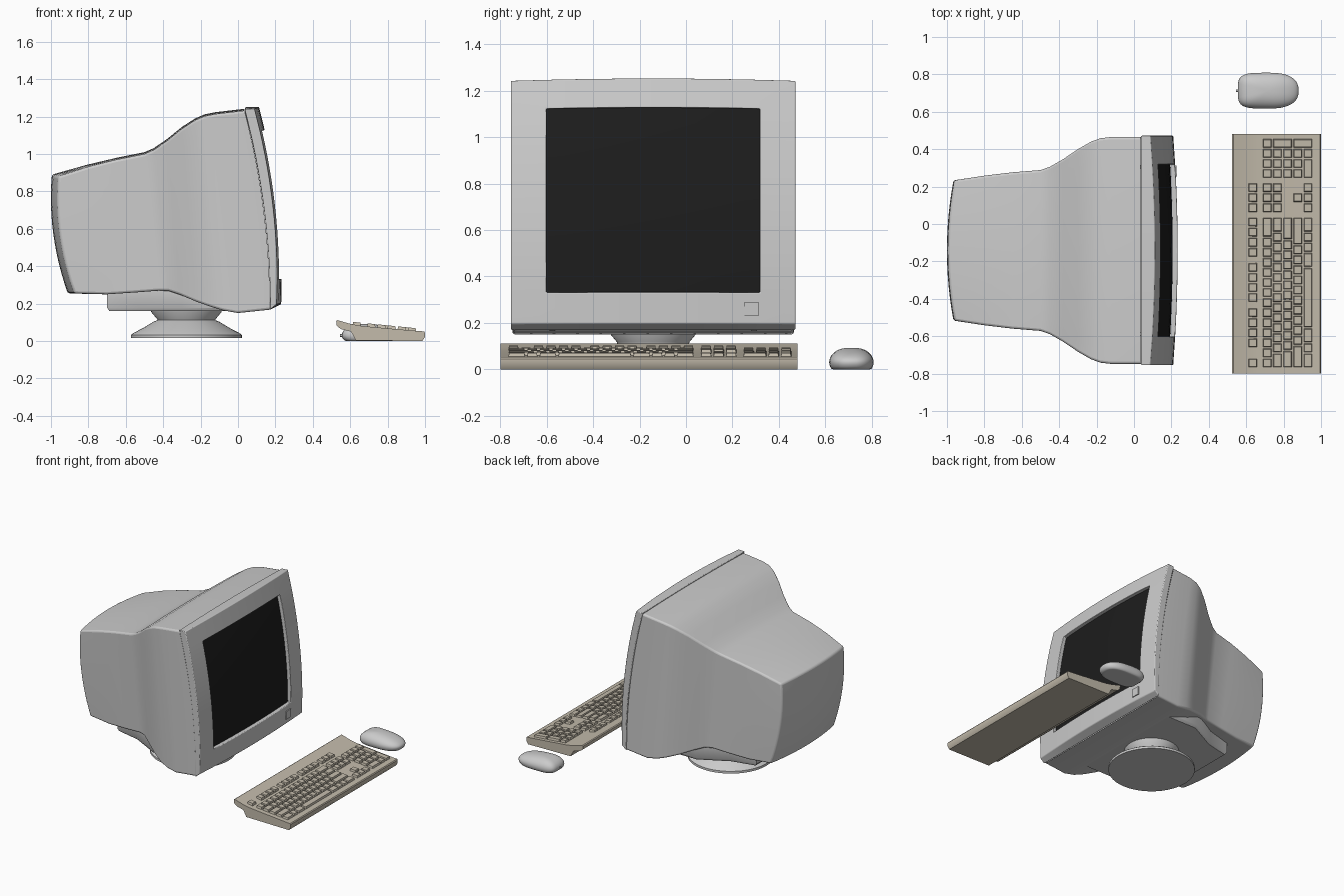
import bpy, bmesh
from math import sin, cos, tau, radians
from mathutils import Vector

if "Cube" in bpy.data.objects:
    bpy.data.objects.remove(bpy.data.objects["Cube"])

CY = -0.1415  # centre line of the monitor


def material(name, rgb):
    m = bpy.data.materials.new(name)
    m.diffuse_color = (*rgb, 1)
    m.use_nodes = True
    m.node_tree.nodes["Principled BSDF"].inputs["Base Color"].default_value = m.diffuse_color
    return m


BEIGE = material("beige", (0.55, 0.50, 0.41))
BLACK = material("black_glass", (0.012, 0.012, 0.012))


def build(name, faces, mat=None, smooth=35, bevel=0):
    """Weld a list of coordinate faces into one object."""
    bm = bmesh.new()
    for f in faces:
        bm.faces.new([bm.verts.new(p) for p in f])
    bmesh.ops.remove_doubles(bm, verts=bm.verts, dist=1e-5)
    bmesh.ops.recalc_face_normals(bm, faces=bm.faces)
    me = bpy.data.meshes.new(name)
    bm.to_mesh(me)
    bm.free()
    ob = bpy.data.objects.new(name, me)
    bpy.context.collection.objects.link(ob)
    if mat:
        me.materials.append(mat)
    if bevel:
        b = ob.modifiers.new("bevel", "BEVEL")
        b.width, b.segments, b.angle_limit = bevel, 3, radians(45)
    if smooth:
        bpy.ops.object.select_all(action='DESELECT')
        ob.select_set(True)
        bpy.context.view_layer.objects.active = ob
        bpy.ops.object.shade_smooth_by_angle(angle=radians(smooth))
    return ob


def strip(rings):
    """Quads between successive closed rings."""
    n = len(rings[0])
    return [(a[i], a[(i + 1) % n], b[(i + 1) % n], b[i])
            for a, b in zip(rings, rings[1:]) for i in range(n)]


def span(a, b, n):
    return [a + (b - a) * i / n for i in range(n + 1)]


def patch(s, u, v, dx=0):
    """Point on a tilted, bowed cross-section: u across, v from top to bottom."""
    xt, zt, xb, zb, hw, bow, cu = s
    c = 1 - u * u
    return Vector((xt + (xb - xt) * v + bow * 4 * v * (1 - v) + cu * c + dx,
                   CY + hw * u, zt + (zb - zt) * v + 0.01 * c * (1 - v)))


def grid(s, us, vs, dx=0, keep=lambda u, v: True):
    return [[patch(s, p, q, dx) for p, q in ((u, v), (u2, v), (u2, v2), (u, v2))]
            for u, u2 in zip(us, us[1:]) for v, v2 in zip(vs, vs[1:])
            if keep((u + u2) / 2, (v + v2) / 2)]


def ring(s, us, vs, dx=0):
    uv = ([(u, vs[0]) for u in us[:-1]] + [(us[-1], v) for v in vs[:-1]] +
          [(u, vs[-1]) for u in us[:0:-1]] + [(us[0], v) for v in vs[:0:-1]])
    return [patch(s, u, v, dx) for u, v in uv]


# Monitor housing: x/z of top, x/z of bottom, half width, vertical bow, sideways bow
stations = [
    (-0.96, 0.88, -0.875, 0.255, 0.375, -0.035, -0.035),
    (-0.80, 0.932, -0.70, 0.25, 0.40, -0.02, -0.01),
    (-0.65, 0.97, -0.55, 0.26, 0.418, 0, 0),
    (-0.50, 1.00, -0.42, 0.27, 0.430, 0, 0),
    (-0.45, 1.022, -0.37, 0.268, 0.448, 0, 0),
    (-0.38, 1.07, -0.31, 0.248, 0.488, 0, 0),
    (-0.30, 1.135, -0.22, 0.21, 0.542, 0, 0),
    (-0.23, 1.18, -0.14, 0.182, 0.582, 0, 0),
    (-0.18, 1.202, -0.08, 0.164, 0.60, 0, 0),
    (-0.12, 1.214, 0.00, 0.15, 0.607, 0.01, 0),
    (0.035, 1.232, 0.17, 0.168, 0.607, 0.035, 0)]
us, vs = span(-1, 1, 12), span(0, 1, 12)
build("monitor_housing", strip([ring(s, us, vs) for s in stations]) +
      grid(stations[0], us, vs), bevel=0.012)

# Bezel with a recessed opening
SU, V0, V1 = 0.75, 0.119, 0.872
su, sv = span(-SU, SU, 12), span(V0, V1, 12)
bu, bv = [-1] + su + [1], [0] + sv + [1]
front = (0.088, 1.243, 0.207, 0.197, 0.6135, 0.04, 0.024)
seam_in = (0.037, 1.225, 0.172, 0.175, 0.59, 0.035, 0)
seam_out = (0.037, 1.24, 0.172, 0.168, 0.6135, 0.035, 0)
DEPTH = -0.028
build("monitor_bezel",
      strip([ring(seam_in, bu, bv), ring(seam_out, bu, bv), ring(front, bu, bv)]) +
      grid(front, bu, bv, keep=lambda u, v: not (abs(u) < SU and V0 < v < V1)) +
      strip([ring(front, su, sv), ring(front, su, sv, DEPTH)]), bevel=0.005)

# Curved screen glass
build("screen", grid(front, su, sv, DEPTH + 0.001), BLACK)


def frustum(x0, x1, y0, y1, bot, top, inset):
    """Open-bottomed tapered block; bot and top give z for a given x."""
    lo = [Vector((x, y, bot(x))) for x, y in ((x0, y0), (x1, y0), (x1, y1), (x0, y1))]
    i = inset
    hi = [Vector((x, y, top(x))) for x, y in
          ((x0 + i, y0 + i), (x1 - i, y0 + i), (x1 - i, y1 - i), (x0 + i, y1 - i))]
    return strip([lo, hi]) + [hi]


# Power button on the lower bezel
b0, b1 = (0.283 - CY - 0.03) / 0.6135, (0.283 - CY + 0.03) / 0.6135
v0, v1 = (1.243 - 0.29) / 1.046, (1.243 - 0.23) / 1.046
build("power_button", strip([ring(front, [b0, b1], [v0, v1], d) for d in (-0.003, 0.006)]) +
      grid(front, [b0, b1], [v0, v1], 0.006), smooth=0)

# Tilt plate under the housing
half = [(0.10, 0.43), (0.04, 0.455), (-0.30, 0.455), (-0.52, 0.34), (-0.70, 0.30)]
outline = half + [(x, -y) for x, y in reversed(half)]
rings = [[Vector((x * k + o, CY + y * k, z)) for x, y in outline]
         for k, o, z in ((1, 0, 0.27), (1, 0, 0.178), (0.97, -0.008, 0.16))]
build("tilt_plate", strip(rings) + [rings[-1]])

# Round swivel stand, turned from a profile
profile = [(0.19, 0.175), (0.188, 0.155), (0.157, 0.118), (0.155, 0.112), (0.175, 0.104),
           (0.235, 0.068), (0.28, 0.045), (0.297, 0.033), (0.297, 0.016)]
rings = [[Vector((-0.276 + r * cos(a), CY + r * sin(a), z)) for a in span(0, tau, 48)[:-1]]
         for r, z in profile]
build("swivel_stand", strip(rings) + [rings[0], rings[-1]])

# Keyboard case: side profile swept along y
side = [(0.525, 0.108), (0.532, 0.112), (0.60, 0.092), (0.66, 0.081), (0.80, 0.068),
        (0.96, 0.054), (0.995, 0.052), (1.0, 0.045), (1.0, 0.022), (0.985, 0.0),
        (0.63, 0.004), (0.605, 0.05), (0.55, 0.064), (0.528, 0.082)]
ends = [[Vector((x, y, z)) for x, z in side] for y in (-0.80, 0.48)]
build("keyboard_case", strip(ends) + ends, BEIGE)

# Keys: each row is a list of widths in key units, negative meaning a gap
PITCH, ROW, Y0, X0 = 0.0538, 0.0545, -0.77, 0.685
key_faces = []


def add_key(row, start, width, tall=1, y0=Y0):
    x = 0.608 if row < 0 else X0 + row * ROW
    g = 0.002
    key_faces.extend(frustum(
        x + g, x + tall * ROW - g, y0 + start * PITCH + g, y0 + (start + width) * PITCH - g,
        lambda x: 0.072 - 0.085 * (x - 0.62), lambda x: 0.102 - 0.1 * (x - 0.62), 0.006))


def add_row(row, widths, y0=Y0):
    at = 0
    for w in widths:
        if w > 0:
            add_key(row, at, w, y0=y0)
        at += abs(w)


F4 = [1] * 4
add_row(-1, [1, -1] + F4 + [-0.5] + F4 + [-0.5] + F4)
for r, widths in enumerate([[1] * 13 + [2], [1.5] + [1] * 12 + [1.5], [1.75] + [1] * 11 + [2.25],
                            [2.25] + [1] * 10 + [2.75], [1.5, 1, 1.5, 6, 1.5, 1, 1, 1.5]]):
    add_row(r, widths)
# Editing and arrow cluster
for r, widths in ((-1, [1] * 3), (0, [1] * 3), (1, [1] * 3), (3, [-1, 1]), (4, [1] * 3)):
    add_row(r, widths, 0.06)
# Number pad with two tall keys
PAD = 0.243
for r, widths in enumerate([[1] * 4, [1] * 3, [1] * 3, [1] * 3, [2, 1]]):
    add_row(r, widths, PAD)
add_key(1, 3, 1, 2, PAD)
add_key(3, 3, 1, 2, PAD)
build("keyboard_keys", key_faces, BEIGE, smooth=0)

# Mouse: a sphere squared off at the button end, flat underneath
bm = bmesh.new()
bmesh.ops.create_uvsphere(bm, u_segments=40, v_segments=20, radius=1)
for v in bm.verts:
    x, y, z = v.co
    flat = (x * x + y * y) ** 0.5
    if flat > 1e-6:
        cx, cy = x / flat, y / flat
        p = 0.5 if cx < 0 else 0.8
        r = flat ** 0.85
        x, y = (r * abs(c) ** p * (1 if c > 0 else -1) for c in (cx, cy))
    h = 0.03 + 0.06 * z * (1 - 0.22 * x) if z > 0 else max(0.0, 0.03 + 0.06 * z)
    v.co = (0.7175 + 0.1625 * x, 0.713 + 0.096 * y, h)
me = bpy.data.meshes.new("mouse")
bm.to_mesh(me)
bm.free()
mouse = bpy.data.objects.new("mouse", me)
bpy.context.collection.objects.link(mouse)
bpy.ops.object.select_all(action='DESELECT')
mouse.select_set(True)
bpy.context.view_layer.objects.active = mouse
bpy.ops.object.shade_smooth_by_angle(angle=radians(40))

# Cable stub at the mouse's button end
rings = [[Vector((x, 0.713 + 0.007 * cos(a), 0.03 + 0.007 * sin(a)))
          for a in span(0, tau, 12)[:-1]] for x in (0.545, 0.57)]
build("mouse_cable_stub", strip(rings) + [rings[0]])
